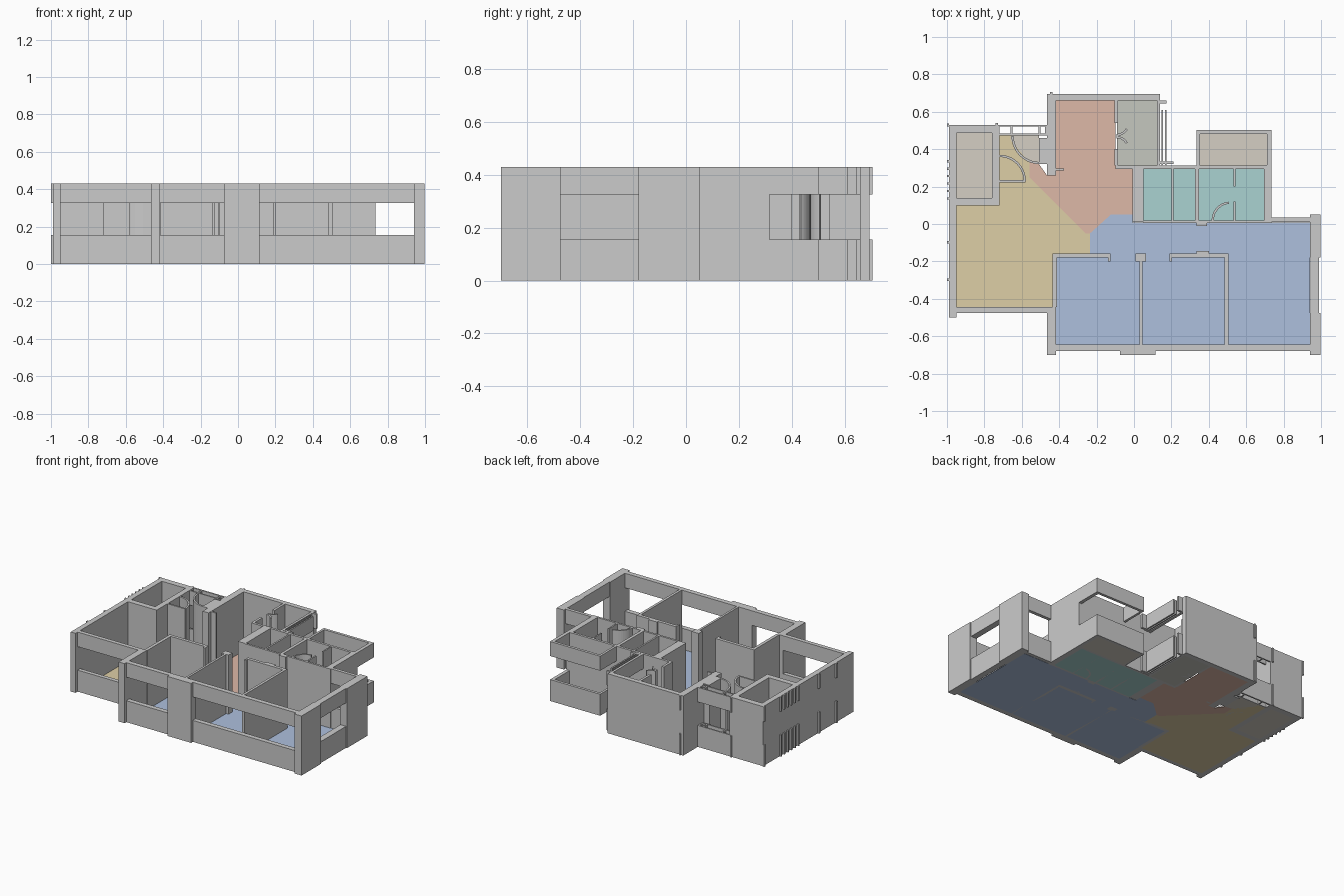
import bpy, bmesh, math

H, SILL, HEAD = 0.43, 0.155, 0.325
BANDS = [(0, SILL), (HEAD, H)]


def make(name, bm, color=None):
    bmesh.ops.recalc_face_normals(bm, faces=bm.faces)
    me = bpy.data.meshes.new(name)
    bm.to_mesh(me)
    bm.free()
    ob = bpy.data.objects.new(name, me)
    bpy.context.collection.objects.link(ob)
    if color:
        mat = bpy.data.materials.get(color[0]) or bpy.data.materials.new(color[0])
        mat.diffuse_color = (*color[1], 1)
        me.materials.append(mat)
    return ob


def prism(bm, pts, z0, z1):
    lo = [bm.verts.new((x, y, z0)) for x, y in pts]
    hi = [bm.verts.new((x, y, z1)) for x, y in pts]
    n = len(pts)
    bm.faces.new(lo[::-1])
    bm.faces.new(hi)
    for i in range(n):
        j = (i + 1) % n
        bm.faces.new((lo[i], lo[j], hi[j], hi[i]))


def rect(x0, y0, x1, y1):
    return [(x0, y0), (x1, y0), (x1, y1), (x0, y1)]


def walls(name, rects, spans=((0, H),)):
    bm = bmesh.new()
    for r in rects:
        for z0, z1 in spans:
            prism(bm, rect(*r), z0, z1)
    return make(name, bm)


def floor(name, pts, color):
    bm = bmesh.new()
    prism(bm, pts, 0, 0.003)
    return make(name, bm, color)


def arc(name, cx, cy, r, a0, a1, t=0.012, n=10):
    angs = [math.radians(a0 + (a1 - a0) * i / n) for i in range(n + 1)]
    pts = [(cx + r * math.cos(a), cy + r * math.sin(a)) for a in angs]
    pts += [(cx + (r - t) * math.cos(a), cy + (r - t) * math.sin(a)) for a in reversed(angs)]
    bm = bmesh.new()
    prism(bm, pts, 0, H)
    return make(name, bm)


# Thick outer walls and piers
walls("outer_walls", [
    (-0.988, -0.5, -0.95, 0.53),        # west
    (-0.95, 0.487, -0.72, 0.53),        # store room north
    (-0.76, 0.14, -0.72, 0.487),        # store room east
    (-0.95, 0.10, -0.72, 0.14),         # store room south
    (-0.465, 0.26, -0.417, 0.695),      # kitchen west
    (-0.417, 0.66, 0.14, 0.695),        # kitchen north
    (-0.465, -0.70, -0.417, -0.445),    # bedroom west pier
    (-0.075, -0.70, 0.115, -0.645),     # front pier
    (0.94, -0.70, 0.998, -0.475),       # east wall beside window
    (0.94, -0.18, 0.998, 0.052),
    (0.695, 0.005, 0.735, 0.315),       # bathroom east
    (-0.008, 0.01, 0.052, 0.30),        # bathroom west
    (-0.508, 0.32, -0.465, 0.46),       # entry pier
])

# Interior partitions
walls("partitions", [
    (-0.435, -0.445, -0.412, -0.18),
    (-0.435, -0.18, -0.125, -0.157),
    (-0.14, -0.20, -0.125, -0.18),
    (0.03, -0.645, 0.046, -0.2),
    (0.008, -0.2, 0.065, -0.157),
    (0.485, -0.645, 0.504, -0.18),
    (0.19, -0.18, 0.504, -0.157),
    (0.19, -0.2, 0.203, -0.18),
    (0.335, -0.157, 0.40, -0.145),
    (0.052, 0.005, 0.695, 0.02),
    (0.335, -0.012, 0.39, 0.005),
    (-0.1, 0.295, 0.695, 0.313),
    (0.20, 0.02, 0.212, 0.295),
    (0.325, 0.02, 0.347, 0.295),
    (0.532, 0.02, 0.542, 0.12),
    (0.532, 0.2, 0.542, 0.295),
    (-0.103, 0.313, -0.085, 0.40),
    (-0.103, 0.54, -0.085, 0.66),
    (-0.417, 0.285, -0.375, 0.297),
    (-0.72, 0.222, -0.58, 0.234),
])

# Window walls: sill below, lintel above
walls("window_bands", [
    (-0.95, -0.475, -0.465, -0.445),    # living room front
    (-0.417, -0.68, -0.075, -0.645),    # bedroom fronts
    (0.115, -0.68, 0.94, -0.645),
    (0.945, -0.475, 0.99, -0.18),       # east window
    (0.735, 0.01, 0.94, 0.034),         # bedroom back
    (0.122, 0.313, 0.14, 0.66),         # utility room east
    (0.148, 0.313, 0.156, 0.61),
    (0.165, 0.313, 0.175, 0.61),
    (0.14, 0.645, 0.175, 0.66),
    (0.14, 0.32, 0.21, 0.335),
    (-0.72, 0.52, -0.465, 0.53),        # entry window rails
    (-0.72, 0.473, -0.465, 0.483),
    (-0.66, 0.483, -0.65, 0.52),
    (-0.51, 0.483, -0.50, 0.52),
    (-0.475, 0.483, -0.465, 0.52),
], BANDS)

# Balcony parapet and top band
walls("balcony_bands", [
    (0.335, 0.482, 0.735, 0.502),
    (0.335, 0.313, 0.352, 0.482),
    (0.71, 0.315, 0.735, 0.482),
], BANDS)

# Small fins on the west and north faces
fins = [(-1.0, 0.13 + 0.04 * i, -0.988, 0.142 + 0.04 * i) for i in range(6)]
fins += [(-1.0, y, -0.988, y + 0.014) for y in (0.522, -0.105, -0.305)]
fins += [(-0.448, 0.695, -0.436, 0.705), (-0.74, 0.53, -0.728, 0.54)]
walls("wall_fins", fins, BANDS)

# Door swings
arc("store_door", -0.718, 0.23, 0.14, 0, 90)
arc("entry_door", -0.505, 0.47, 0.15, 180, 270)
arc("bathroom_door", 0.515, 0.02, 0.10, 95, 180)
arc("utility_door_a", -0.094, 0.54, 0.07, 270, 330)
arc("utility_door_b", -0.094, 0.40, 0.07, 30, 90)

# Coloured floors
BLUE = ("blue_floor", (0.42, 0.53, 0.73))
YELLOW = ("yellow_floor", (0.73, 0.62, 0.38))
RED = ("red_floor", (0.73, 0.48, 0.39))
TEAL = ("teal_floor", (0.40, 0.65, 0.64))
GREEN = ("greygreen_floor", (0.56, 0.57, 0.52))
BEIGE = ("beige_floor", (0.66, 0.62, 0.55))

floor("bedroom_floor", [(-0.417, -0.645), (0.94, -0.645), (0.94, 0.008), (-0.008, 0.008),
                        (-0.008, 0.052), (-0.122, 0.052), (-0.235, -0.05),
                        (-0.235, -0.17), (-0.417, -0.17)], BLUE)
floor("living_floor", [(-0.95, -0.445), (-0.425, -0.445), (-0.425, -0.17), (-0.235, -0.17),
                       (-0.235, -0.05), (-0.258, -0.05), (-0.56, 0.25), (-0.56, 0.33),
                       (-0.66, 0.45), (-0.66, 0.473), (-0.72, 0.473), (-0.72, 0.10),
                       (-0.95, 0.10)], YELLOW)
floor("kitchen_floor", [(-0.417, 0.66), (-0.417, 0.26), (-0.465, 0.26), (-0.508, 0.32),
                        (-0.56, 0.33), (-0.56, 0.25), (-0.258, -0.05), (-0.235, -0.05),
                        (-0.122, 0.052), (-0.008, 0.052), (-0.008, 0.30), (-0.1, 0.30),
                        (-0.1, 0.66)], RED)
floor("entry_floor", [(-0.66, 0.473), (-0.66, 0.45), (-0.56, 0.33), (-0.508, 0.32),
                      (-0.508, 0.473)], BEIGE)
floor("utility_floor", rect(-0.09, 0.31, 0.125, 0.66), GREEN)
floor("store_floor", rect(-0.95, 0.14, -0.76, 0.487), BEIGE)
floor("balcony_floor", rect(0.35, 0.31, 0.712, 0.482), BEIGE)
floor("bathroom_floor", rect(0.052, 0.015, 0.695, 0.297), TEAL)
